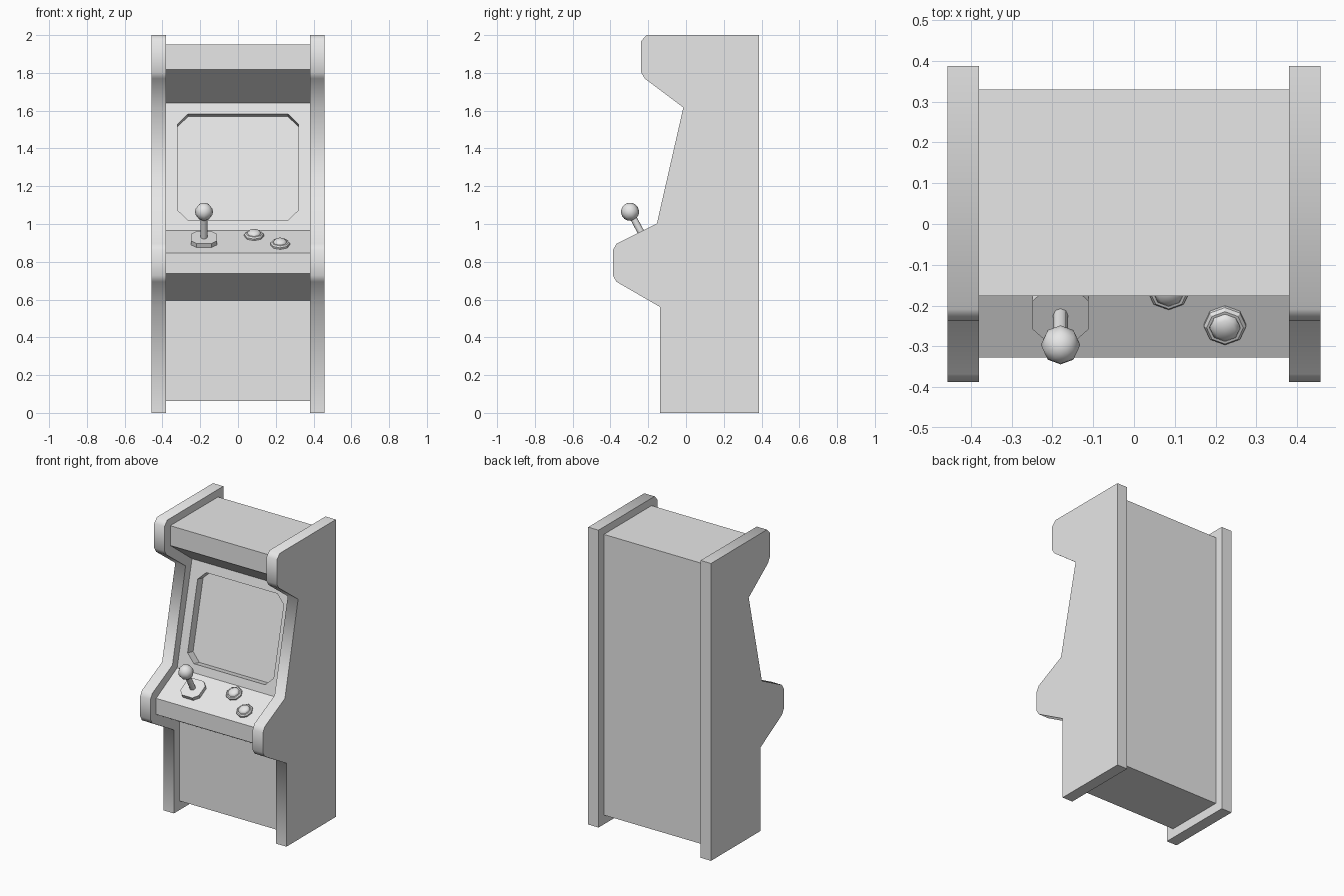
import bpy, bmesh
from math import sin, cos, pi, radians, atan2, hypot
from mathutils import Matrix, Vector

cube = bpy.data.objects.get("Cube")
if cube:
    bpy.data.objects.remove(cube, do_unlink=True)

grey = bpy.data.materials.new("plain grey")
grey.use_nodes = True
grey.diffuse_color = (0.8, 0.8, 0.8, 1)
grey.node_tree.nodes["Principled BSDF"].inputs["Base Color"].default_value = (0.8, 0.8, 0.8, 1)


def finish(name, bm, smooth=None):
    bmesh.ops.recalc_face_normals(bm, faces=bm.faces)
    mesh = bpy.data.meshes.new(name)
    bm.to_mesh(mesh)
    bm.free()
    mesh.materials.append(grey)
    obj = bpy.data.objects.new(name, mesh)
    bpy.context.collection.objects.link(obj)
    if smooth:
        bpy.ops.object.select_all(action="DESELECT")
        obj.select_set(True)
        bpy.context.view_layer.objects.active = obj
        bpy.ops.object.shade_smooth_by_angle(angle=radians(smooth))
    return obj


def prism(name, outline, low, high, frame, smooth=None):
    """Extrude a 2D outline along the third axis of a frame."""
    bm = bmesh.new()
    face = bm.faces.new([bm.verts.new((u, v, low)) for u, v in outline])
    ext = bmesh.ops.extrude_face_region(bm, geom=[face])
    moved = [g for g in ext["geom"] if isinstance(g, bmesh.types.BMVert)]
    bmesh.ops.translate(bm, verts=moved, vec=(0, 0, high - low))
    bm.transform(frame)
    return finish(name, bm, smooth)


def lathe(name, profile, frame, smooth, sides=8):
    """Turn a (radius, height) profile around the frame's third axis."""
    bm = bmesh.new()
    verts = [bm.verts.new((r, 0, h)) for r, h in profile]
    edges = [bm.edges.new(pair) for pair in zip(verts, verts[1:])]
    bmesh.ops.spin(bm, geom=verts + edges, axis=(0, 0, 1), cent=(0, 0, 0),
                   angle=2 * pi, steps=sides)
    bmesh.ops.remove_doubles(bm, verts=bm.verts, dist=0.0005)
    bm.transform(frame)
    return finish(name, bm, smooth)


def slope_frame(x, y, z, angle):
    """Frame with its third axis leaning out of a slope facing the front."""
    return Matrix.Translation((x, y, z)) @ Matrix.Rotation(angle, 4, "X")


def clipped_rect(a, b, c):
    """Rectangle of half sizes a, b with corners cut by c."""
    return [(a - c, -b), (a, c - b), (a, b - c), (a - c, b),
            (c - a, b), (-a, b - c), (-a, c - b), (c - a, -b)]


# Profiles are drawn in (y, z) and extruded along x
side_on = Matrix(((0, 0, 1, 0), (1, 0, 0, 0), (0, 1, 0, 0), (0, 0, 0, 1)))

# Side panels
side = [(.387, 0), (.387, 2), (-.209, 2), (-.238, 1.968), (-.238, 1.803),
        (-.218, 1.77), (-.014, 1.617), (-.154, 1.003), (-.368, .895),
        (-.387, .862), (-.387, .727), (-.368, .694), (-.138, .561), (-.138, 0)]
prism("left_side_panel", side, .38, .457, side_on, 80)
prism("right_side_panel", side, -.457, -.38, side_on, 80)

# Cabinet body between the side panels
screen_top, screen_low = Vector((.054, 1.64)), Vector((-.104, .966))
deck_low = Vector((-.327, .846))
body = [(.33, .062), (.33, 1.95), (-.177, 1.95), (-.177, 1.817), screen_top,
        screen_low, deck_low, (-.327, .738), (-.08, .595), (-.08, .062)]
cabinet = prism("cabinet_body", body, -.38, .38, side_on)

# Recessed screen with clipped corners
run = screen_top - screen_low
tilt = atan2(run.y, run.x)
mid = screen_low + run * ((1.301 - screen_low.y) / run.y)
cutter = prism("screen_cutter", clipped_rect(.32, .281 / sin(tilt), .055), -.06, .1,
               slope_frame(0, mid.x, mid.y, tilt))
cutter.hide_render = True
cut = cabinet.modifiers.new("screen recess", "BOOLEAN")
cut.operation = "DIFFERENCE"
cut.solver = "EXACT"
cut.object = cutter
bpy.context.view_layer.objects.active = cabinet
bpy.ops.object.modifier_apply(modifier=cut.name)
bpy.data.objects.remove(cutter, do_unlink=True)

# Control deck frame
deck = screen_low - deck_low
deck_tilt = atan2(deck.y, deck.x)


def on_deck(x, y):
    z = deck_low.y + (y - deck_low.x) * deck.y / deck.x
    return slope_frame(x, y, z, deck_tilt)


# Joystick: base plate, shaft and ball
stick = on_deck(-.18, -.212)
prism("joystick_base", clipped_rect(.069, .069, .03), -.005, .024, stick)
lathe("joystick_shaft", [(.018, .01), (.018, .16)], stick, 60)
ball = [(.048 * sin(pi * i / 8), .178 - .048 * cos(pi * i / 8)) for i in range(9)]
lathe("joystick_ball", ball, stick, 60)

# Buttons: collar and domed cap
for name, x, y in (("inner", .085, -.16), ("outer", .223, -.246)):
    spot = on_deck(x, y)
    lathe(name + "_button_collar", [(.052, -.004), (.052, .01), (.045, .018), (.038, .018),
                                    (.038, .008)], spot, 30)
    lathe(name + "_button_cap", [(.037, .008), (.037, .02), (.026, .03), (0, .034)], spot, 50)
